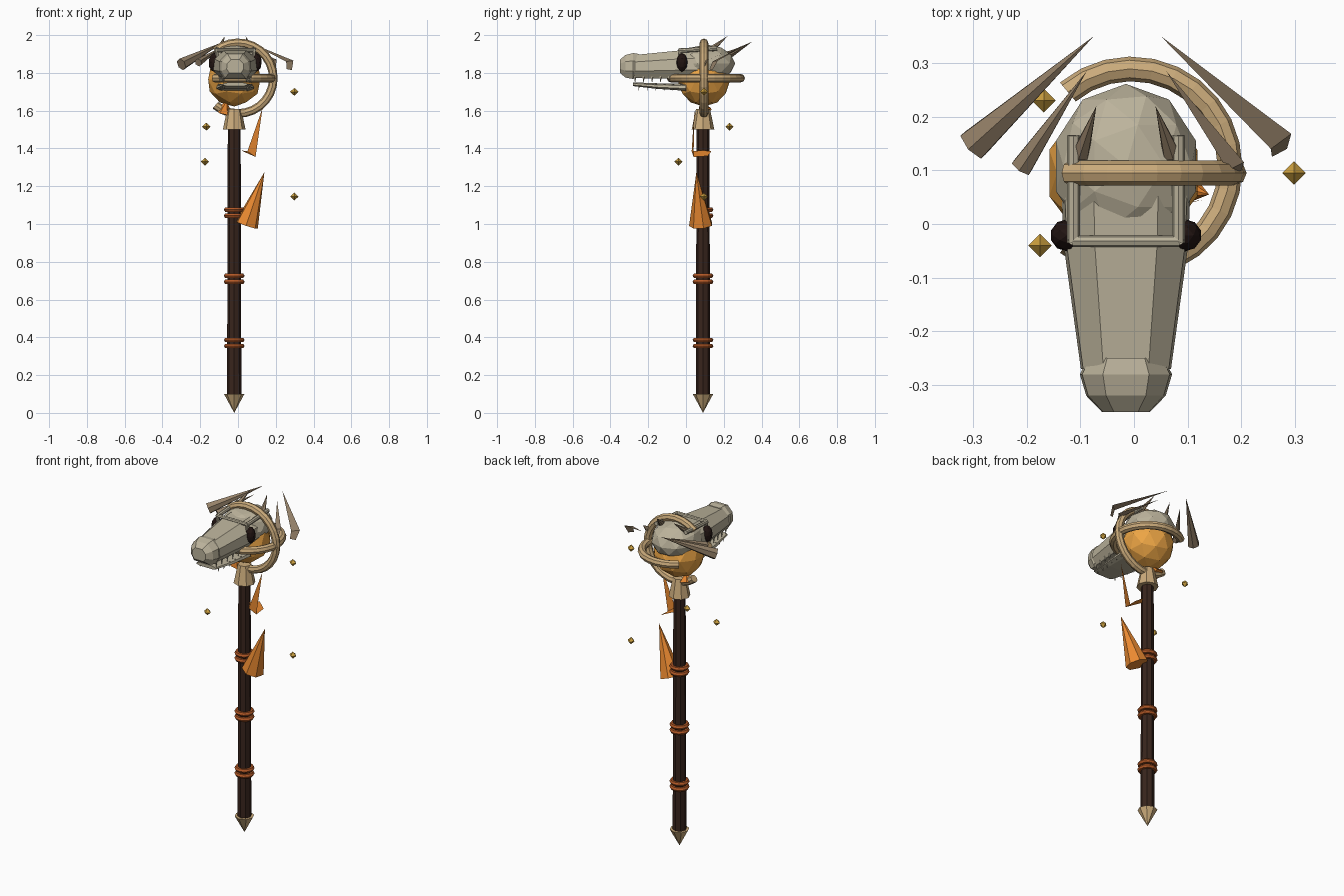
import bpy, bmesh
from math import sin, cos, pi, radians
from mathutils import Vector, Matrix

if "Cube" in bpy.data.objects:
    bpy.data.objects.remove(bpy.data.objects["Cube"])

CX, CY = -0.02, 0.09      # staff axis
HX = -0.015               # skull centre line


def mat(name, *rgb):
    m = bpy.data.materials.new(name)
    m.diffuse_color = (*rgb, 1)
    m.use_nodes = True
    m.node_tree.nodes["Principled BSDF"].inputs["Base Color"].default_value = m.diffuse_color
    return m


WOOD = mat("dark_wood", 0.04, 0.018, 0.012)
HORN = mat("pale_horn", 0.6, 0.41, 0.2)
BONE = mat("bone", 0.5, 0.45, 0.33)
SPIKE = mat("dull_spike", 0.3, 0.22, 0.14)
GLOW = mat("amber", 0.85, 0.38, 0.06)
CLOTH = mat("orange_cloth", 0.82, 0.25, 0.03)
WRAP = mat("wrap", 0.45, 0.1, 0.02)
GOLD = mat("gold", 0.6, 0.35, 0.05)
EYE = mat("eye_dark", 0.015, 0.007, 0.006)


def finish(name, bm, m):
    bmesh.ops.recalc_face_normals(bm, faces=bm.faces)
    me = bpy.data.meshes.new(name)
    bm.to_mesh(me)
    bm.free()
    me.materials.append(m)
    ob = bpy.data.objects.new(name, me)
    bpy.context.collection.objects.link(ob)
    return ob


def cone(name, a, b, ra, rb, m, n=8):
    """Tapered prism from point a to point b."""
    a, b = Vector(a), Vector(b)
    bm = bmesh.new()
    bmesh.ops.create_cone(bm, cap_ends=True, segments=n, radius1=ra, radius2=rb, depth=(b - a).length)
    if rb == 0 or ra == 0:
        bmesh.ops.remove_doubles(bm, verts=bm.verts, dist=1e-5)
    rot = (b - a).to_track_quat('Z', 'Y').to_matrix().to_4x4()
    bm.transform(Matrix.Translation((a + b) / 2) @ rot)
    return finish(name, bm, m)


def ball(name, c, r, m, sub=2):
    bm = bmesh.new()
    bmesh.ops.create_icosphere(bm, subdivisions=sub, radius=1)
    bm.transform(Matrix.Translation(c) @ Matrix.Diagonal((*r, 1)))
    return finish(name, bm, m)


def loft(name, rings, m, closed=False):
    bm = bmesh.new()
    vs = [[bm.verts.new(p) for p in r] for r in rings]
    n = len(vs[0])
    pairs = list(zip(vs, vs[1:])) + ([(vs[-1], vs[0])] if closed else [])
    for r, s in pairs:
        for i in range(n):
            bm.faces.new((r[i], r[(i + 1) % n], s[(i + 1) % n], s[i]))
    if not closed:
        bm.faces.new(vs[0])
        bm.faces.new(vs[-1])
    return finish(name, bm, m)


def arc(name, c, u, v, R, r, a0, a1, m, seg=20, n=8, closed=False):
    """Tube following a circular arc in the plane of u and v."""
    c, u, v = Vector(c), Vector(u), Vector(v)
    w = u.cross(v)
    rings = []
    for i in range(seg + (0 if closed else 1)):
        t = radians(a0 + (a1 - a0) * i / seg)
        d = u * cos(t) + v * sin(t)
        rings.append([c + d * (R + r * cos(2 * pi * k / n)) + w * (r * sin(2 * pi * k / n))
                      for k in range(n)])
    return loft(name, rings, m, closed)


def shard(name, apex, base, m):
    """Open spike: one long face and its folded base."""
    bm = bmesh.new()
    p = bm.verts.new(apex)
    b = [bm.verts.new(q) for q in base]
    bm.faces.new((p, b[0], b[1]))
    bm.faces.new(b)
    return finish(name, bm, m)


# Staff: shaft, tip, collar
cone("shaft", (CX, CY, 0.08), (CX, CY, 1.52), 0.038, 0.034, WOOD)
cone("foot_tip", (CX, CY, 0), (CX, CY, 0.1), 0, 0.054, HORN)
cone("collar", (CX, CY, 1.5), (CX, CY, 1.61), 0.06, 0.037, HORN)

# Paired cord wraps
for i, z in enumerate((0.37, 0.71, 1.06)):
    for dz in (-0.016, 0.016):
        arc("cord_wrap", (CX, CY, z + dz), (1, 0, 0), (0, 1, 0), 0.042, 0.013,
            0, 360, WRAP, seg=12, n=6, closed=True)

# Amber orb and the two open horn rings
ball("orb", (CX, 0.095, 1.765), (0.145, 0.14, 0.143), GLOW)
arc("level_ring", (-0.005, 0.105, 1.772), (1, 0, 0), (0, 1, 0), 0.184, 0.023, -130, 130, HORN)
arc("upright_ring", (0, 0.095, 1.772), (1, 0, 0), (0, 0, 1), 0.187, 0.023, -130, 130, HORN)

# Skull
ball("cranium", (HX, 0.108, 1.85), (0.137, 0.153, 0.1), BONE)


def section(y, w, z0, z1):
    h = z1 - z0
    prof = [(-1, 0.3), (-0.95, 0.7), (-0.5, 1), (0.5, 1), (0.95, 0.7), (1, 0.3), (0.7, 0), (-0.7, 0)]
    return [(HX + w * px, y, z0 + h * pz) for px, pz in prof]


loft("snout", [section(0.06, 0.12, 1.77, 1.925), section(-0.04, 0.116, 1.77, 1.918),
               section(-0.27, 0.084, 1.772, 1.895)], BONE)
loft("nose", [section(-0.25, 0.07, 1.78, 1.9), section(-0.28, 0.086, 1.768, 1.905),
              section(-0.32, 0.074, 1.775, 1.895), section(-0.35, 0.045, 1.8, 1.87)], BONE)
loft("jaw", [section(0.0, 0.1, 1.705, 1.745), section(-0.15, 0.085, 1.715, 1.745),
             section(-0.28, 0.065, 1.73, 1.75)], BONE)

# Features on both sides of the skull
for s in (-1, 1):
    ball("eye", (HX + s * 0.11, -0.021, 1.855), (0.031, 0.03, 0.05), EYE)
    x = HX + s * 0.098
    cone("brow_bar", (x, -0.035, 1.918), (x, 0.165, 1.93), 0.012, 0.012, BONE)
    cone("brow_post", (x, -0.03, 1.84), (x, -0.03, 1.925), 0.01, 0.01, BONE)
    cone("crest_spike", (HX + s * 0.085, 0.13, 1.92), (HX + s * 0.055, 0.22, 1.995), 0.018, 0, SPIKE, 6)
    for i in range(6):
        y = -0.27 + i * 0.045
        x = HX + s * (0.06 + i * 0.005)
        cone("upper_tooth", (x, y, 1.785), (x, y, 1.745), 0.008, 0, BONE, 5)
        cone("lower_tooth", (x, y + 0.02, 1.74), (x, y + 0.02, 1.705), 0.006, 0, BONE, 5)
cone("brow_crossbar", (HX - 0.1, -0.032, 1.92), (HX + 0.1, -0.032, 1.92), 0.011, 0.011, BONE)

# Swept spikes: full on the left, open shards on the right
cone("left_long_spike", (-0.3, 0.147, 1.845), (-0.075, 0.35, 1.965), 0.033, 0, SPIKE, 6)
cone("left_short_spike", (-0.21, 0.105, 1.855), (-0.088, 0.285, 1.935), 0.022, 0, SPIKE, 6)
shard("right_long_spike", (0.05, 0.35, 1.965),
      [(0.293, 0.168, 1.865), (0.255, 0.14, 1.86), (0.257, 0.125, 1.82), (0.285, 0.14, 1.815)], SPIKE)
shard("right_short_spike", (0.06, 0.285, 1.935),
      [(0.205, 0.115, 1.87), (0.175, 0.1, 1.865), (0.18, 0.09, 1.84), (0.2, 0.1, 1.835)], SPIKE)

# Cloth tatters
cone("large_tatter", (0.045, 0.08, 0.995), (0.14, 0.055, 1.275), 0.064, 0, CLOTH, 7)
shard("small_tatter", (0.13, 0.045, 1.615),
      [(0.05, 0.03, 1.385), (0.093, 0.04, 1.355), (0.09, 0.115, 1.36), (0.05, 0.135, 1.385),
       (0.015, 0.09, 1.39)], CLOTH)
cone("ring_tatter", (-0.075, 0.1, 1.595), (-0.06, 0.075, 1.655), 0.042, 0, CLOTH, 6)

# Floating gold chips
for p in ((0.298, 0.095, 1.7), (-0.168, 0.23, 1.515), (-0.175, -0.04, 1.33), (0.298, 0.095, 1.145)):
    for s in (-1, 1):
        cone("gold_chip", p, (p[0], p[1], p[2] + s * 0.021), 0.022, 0, GOLD, 4)
